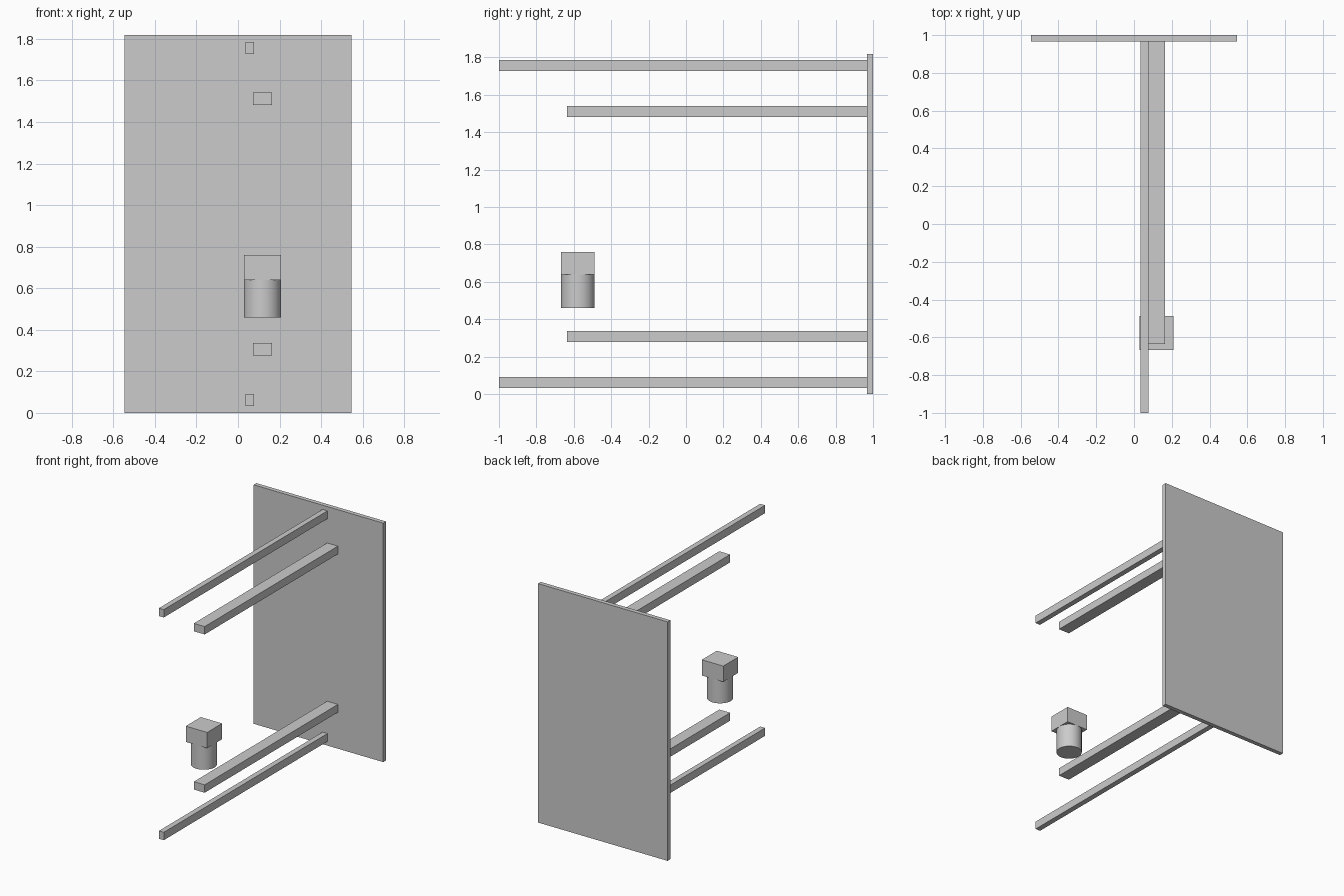
import bpy
import bmesh
from mathutils import Matrix, Vector

if "Cube" in bpy.data.objects:
    bpy.data.objects.remove(bpy.data.objects["Cube"])

grey = bpy.data.materials.new("plain grey")
grey.diffuse_color = (0.6, 0.6, 0.6, 1)
grey.use_nodes = True
grey.node_tree.nodes["Principled BSDF"].inputs["Base Color"].default_value = grey.diffuse_color


def finish(name, bm):
    mesh = bpy.data.meshes.new(name)
    bm.to_mesh(mesh)
    bm.free()
    mesh.materials.append(grey)
    obj = bpy.data.objects.new(name, mesh)
    bpy.context.collection.objects.link(obj)
    return obj


def box(name, lo, hi):
    lo, hi = Vector(lo), Vector(hi)
    bm = bmesh.new()
    matrix = Matrix.Translation((lo + hi) / 2) @ Matrix.Diagonal((hi - lo).to_4d())
    bmesh.ops.create_cube(bm, size=1, matrix=matrix)
    return finish(name, bm)


PANEL_FRONT, HEIGHT = 0.967, 1.818

# Upright panel at the back
box("back_panel", (-0.545, PANEL_FRONT, 0), (0.545, 1, HEIGHT))

# Arms reaching forward: long thin outer pair, shorter wide inner pair,
# mirrored about the panel's mid height
for name, x0, x1, y0, z0, z1 in (
    ("outer_arm", 0.035, 0.076, -1.0, 0.032, 0.092),
    ("inner_arm", 0.073, 0.164, -0.635, 0.277, 0.337),
):
    box("lower_" + name, (x0, y0, z0), (x1, PANEL_FRONT, z1))
    box("upper_" + name, (x0, y0, HEIGHT - z1), (x1, PANEL_FRONT, HEIGHT - z0))

# Square block with a round stem of the same width below it
cx, cy, r = 0.118, -0.578, 0.09
box("square_block", (cx - r, cy - r, 0.64), (cx + r, cy + r, 0.76))

bm = bmesh.new()
bmesh.ops.create_cone(bm, cap_ends=True, segments=64, radius1=r, radius2=r,
                      depth=0.18, matrix=Matrix.Translation((cx, cy, 0.55)))
stem = finish("round_stem", bm)
bpy.context.view_layer.objects.active = stem
stem.select_set(True)
bpy.ops.object.shade_smooth_by_angle()
